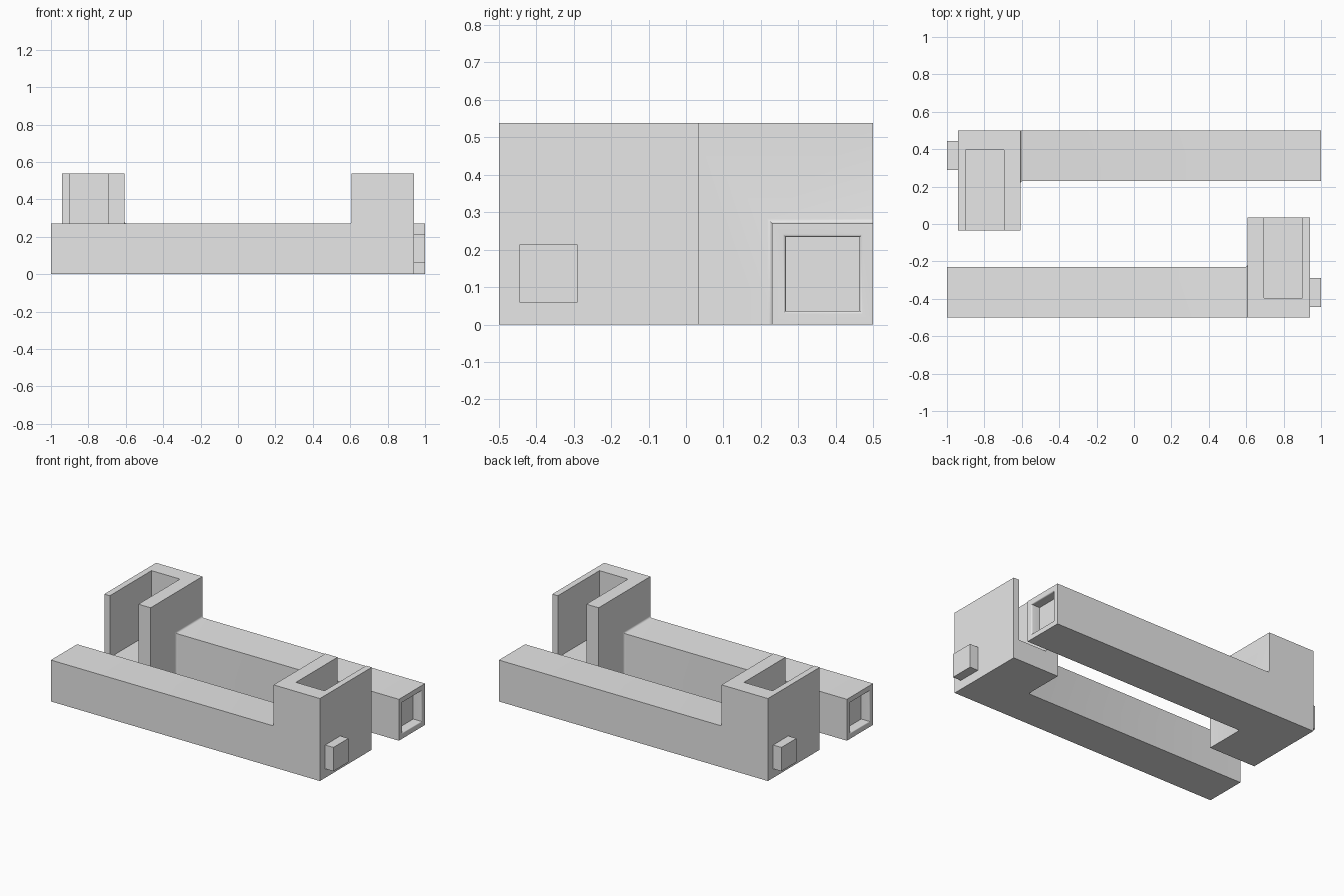
import bpy, bmesh, math
from mathutils import Vector

if "Cube" in bpy.data.objects:
    bpy.data.objects.remove(bpy.data.objects["Cube"])

grey = bpy.data.materials.new("light grey")
grey.diffuse_color = (0.8, 0.8, 0.8, 1)
grey.use_nodes = True
grey.node_tree.nodes["Principled BSDF"].inputs["Base Color"].default_value = grey.diffuse_color

# Key positions of one piece
X0, X1 = -0.941, -0.607      # tall block
Y0, YA = -0.034, 0.23        # block front, arm front
H, HA = 0.538, 0.27          # block height, arm height


def add_box(bm, lo, hi):
    lo, hi = Vector(lo), Vector(hi)
    verts = bmesh.ops.create_cube(bm, size=1)["verts"]
    for v in verts:
        v.co = (lo + hi) / 2 + v.co * (hi - lo)


def box(name, lo, hi):
    bm = bmesh.new()
    add_box(bm, lo, hi)
    return finish(name, bm)


def finish(name, bm):
    bmesh.ops.recalc_face_normals(bm, faces=bm.faces)
    mesh = bpy.data.meshes.new(name)
    bm.to_mesh(mesh)
    bm.free()
    mesh.materials.append(grey)
    obj = bpy.data.objects.new(name, mesh)
    bpy.context.collection.objects.link(obj)
    return obj


def near(a, b):
    return abs(a - b) < 1e-4


def push(bm, face, dx):
    new = bmesh.ops.extrude_discrete_faces(bm, faces=[face])["faces"][0]
    bmesh.ops.translate(bm, verts=new.verts, vec=(dx, 0, 0))
    return new


def round_edges(bm, edges, radius):
    bmesh.ops.bevel(bm, geom=edges, offset=radius, offset_type='OFFSET',
                    segments=4, profile=0.5, affect='EDGES')


# Tall block, split so the arm can grow from its lower back corner
bm = bmesh.new()
add_box(bm, (X0, Y0, 0), (X1, 0.5, H))
for co, no in (((0, YA, 0), (0, 1, 0)), ((0, 0, HA), (0, 0, 1))):
    bmesh.ops.bisect_plane(bm, geom=bm.verts[:] + bm.edges[:] + bm.faces[:],
                           plane_co=co, plane_no=no)
root = next(f for f in bm.faces if f.normal.x > 0.9
            and f.calc_center_median().y > YA and f.calc_center_median().z < HA)
push(bm, root, 1 - X1)
bmesh.ops.dissolve_limit(bm, angle_limit=0.01, verts=bm.verts, edges=bm.edges)

# Square socket in the arm end, with a rounded mouth
end = next(f for f in bm.faces if near(f.calc_center_median().x, 1))
bmesh.ops.inset_region(bm, faces=[end], thickness=0.0515)
push(bm, end, -0.06)
round_edges(bm, [e for e in bm.edges if all(
    near(v.co.x, 1) and YA + 0.02 < v.co.y < 0.48 for v in e.verts)], 0.008)

# Fillets where the arm meets the block
round_edges(bm, [e for e in bm.edges if all(near(v.co.x, X1) for v in e.verts) and (
    all(near(v.co.z, HA) and v.co.y > YA - 0.01 for v in e.verts) or
    all(near(v.co.y, YA) and v.co.z < HA + 0.01 for v in e.verts))], 0.013)
body = finish("back_bracket", bm)

# Slot in the block, open at the top and the inner side
cutter = box("slot_cutter", (-0.901, Y0 - 0.1, 0.135), (-0.695, 0.395, H + 0.1))
cutter.hide_render = True
mod = body.modifiers.new("slot", 'BOOLEAN')
mod.operation = 'DIFFERENCE'
mod.solver = 'EXACT'
mod.object = cutter
bpy.context.view_layer.objects.active = body
body.select_set(True)
bpy.ops.object.modifier_apply(modifier=mod.name)
bpy.data.objects.remove(cutter)
bpy.ops.object.shade_smooth_by_angle(angle=math.radians(30))

# Locating tab on the block's outer side
tab = box("back_tab", (-1, 0.29, 0.059), (X0, 0.445, 0.214))

# Second piece is the first turned half way round
for src, name in ((body, "front_bracket"), (tab, "front_tab")):
    twin = src.copy()
    twin.name = name
    twin.rotation_euler.z = math.pi
    bpy.context.collection.objects.link(twin)
